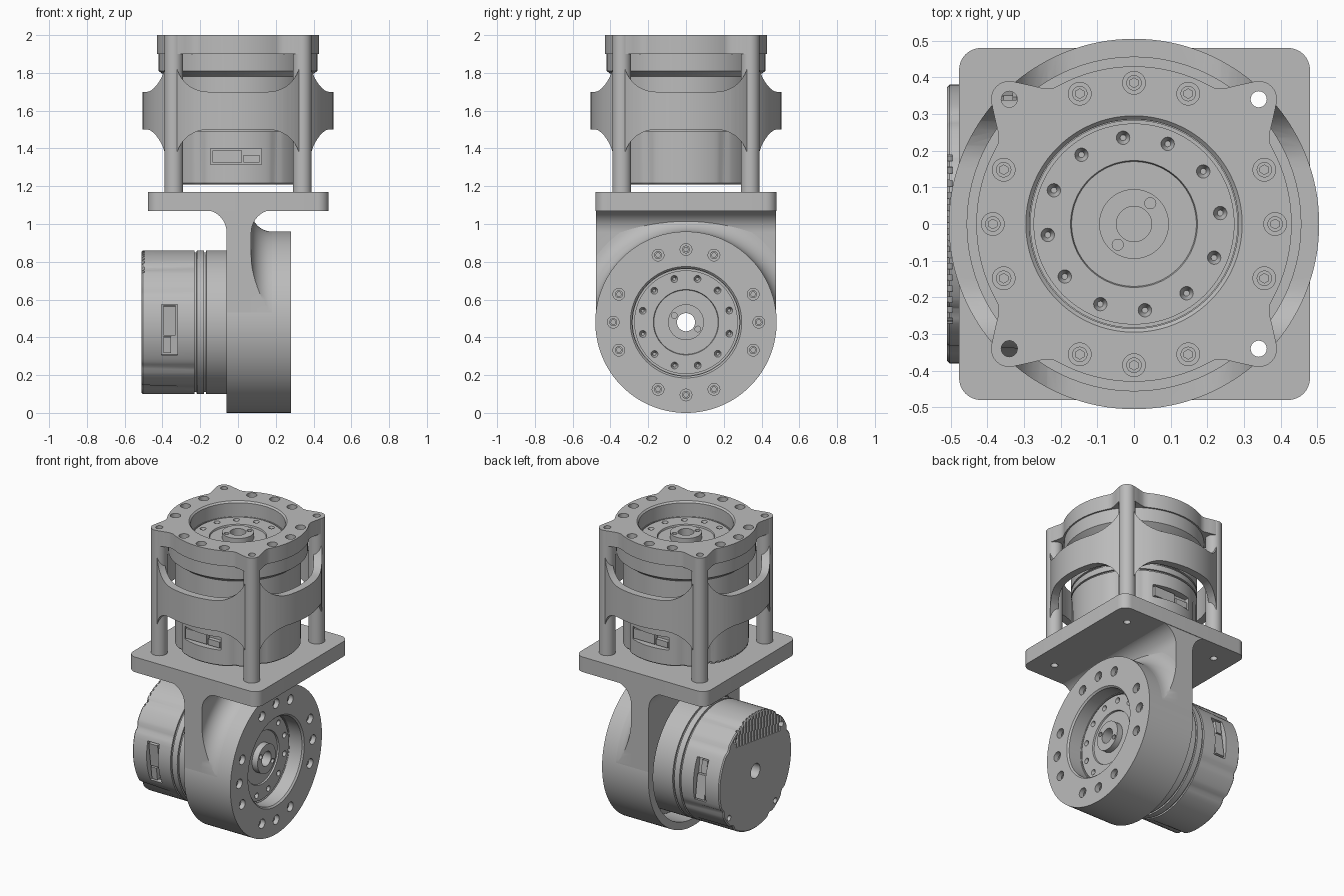
import bpy, bmesh
from math import sin, cos, pi, radians, sqrt, degrees, atan2
from mathutils import Matrix, Vector

if "Cube" in bpy.data.objects:
    bpy.data.objects.remove(bpy.data.objects["Cube"], do_unlink=True)

grey = bpy.data.materials.new("machined_grey")
grey.use_nodes = True
grey.diffuse_color = (0.5, 0.5, 0.5, 1)
grey.node_tree.nodes["Principled BSDF"].inputs["Base Color"].default_value = (0.5, 0.5, 0.5, 1)


def finish(name, bm):
    bmesh.ops.recalc_face_normals(bm, faces=bm.faces)
    mesh = bpy.data.meshes.new(name)
    bm.to_mesh(mesh)
    bm.free()
    mesh.materials.append(grey)
    obj = bpy.data.objects.new(name, mesh)
    bpy.context.collection.objects.link(obj)
    return obj


def activate(obj):
    bpy.ops.object.select_all(action='DESELECT')
    obj.select_set(True)
    bpy.context.view_layer.objects.active = obj


def boolean(obj, cutter, op='DIFFERENCE'):
    activate(obj)
    mod = obj.modifiers.new("cut", 'BOOLEAN')
    mod.operation, mod.solver, mod.object = op, 'EXACT', cutter
    bpy.ops.object.modifier_apply(modifier=mod.name)
    bpy.data.objects.remove(cutter, do_unlink=True)


def done(obj, matrix=None):
    if matrix:
        obj.data.transform(matrix)
    activate(obj)
    bpy.ops.object.shade_smooth_by_angle(angle=radians(30))
    return obj


def lathe(name, profile, shape=None, n=128):
    """Turn a closed (radius, z) profile about z; shape can vary the radius by angle."""
    bm = bmesh.new()
    rings = []
    for i in range(n):
        a = 2 * pi * i / n
        ring = []
        for r, z in profile:
            q = shape(r, z, a) if shape else r
            ring.append(bm.verts.new((q * cos(a), q * sin(a), z)))
        rings.append(ring)
    m = len(profile)
    for i in range(n):
        p, q = rings[i], rings[(i + 1) % n]
        for j in range(m):
            k = (j + 1) % m
            bm.faces.new((p[j], p[k], q[k], q[j]))
    return finish(name, bm)


def prism(name, pts, half):
    """Extrude an (x, z) outline along y."""
    bm = bmesh.new()
    face = bm.faces.new([bm.verts.new((x, -half, z)) for x, z in pts])
    out = bmesh.ops.extrude_face_region(bm, geom=[face])["geom"]
    bmesh.ops.translate(bm, vec=(0, 2 * half, 0), verts=[v for v in out if isinstance(v, bmesh.types.BMVert)])
    return finish(name, bm)


def boxes(name, spans):
    bm = bmesh.new()
    for lo, hi in spans:
        lo, hi = Vector(lo), Vector(hi)
        m = Matrix.Translation((lo + hi) / 2) @ Matrix.Diagonal((*(hi - lo), 1))
        bmesh.ops.create_cube(bm, size=1, matrix=m)
    return finish(name, bm)


def rods(name, pts, r, z0, z1, r_top=None, n=24):
    bm = bmesh.new()
    for x, y in pts:
        bmesh.ops.create_cone(bm, cap_ends=True, segments=n, radius1=r, radius2=r_top or r,
                              depth=z1 - z0, matrix=Matrix.Translation((x, y, (z0 + z1) / 2)))
    return finish(name, bm)


def circle(r, angles):
    return [(r * cos(radians(a)), r * sin(radians(a))) for a in angles]


def arc(cx, cz, r, a0, a1, n=10):
    return [(cx + r * cos(radians(a0 + (a1 - a0) * i / n)), cz + r * sin(radians(a0 + (a1 - a0) * i / n)))
            for i in range(n + 1)]


def corner_angle(a):
    return abs(degrees(a) % 90 - 45)


upper = Matrix.Translation((0, 0, 1.21))
lower = Matrix.Translation((-0.51, 0, 0.48)) @ Matrix.Rotation(pi / 2, 4, 'Y')
corners = [(x, y) for x in (-0.34, 0.34) for y in (-0.34, 0.34)]
bolt_ring = circle(0.385, [q * 90 + d for q in range(4) for d in (-22.6, 0, 22.6)])


# Actuator: turned body, grooves, scalloped rear, rotor face, sockets and fins
def scallop(r, z, a):
    d = corner_angle(a)
    return r - 0.018 * max(0, 1 - abs(d - 13) / 5) if r > 0.3 and z < 0.28 else r


def actuator(name, matrix):
    prof = [(0.048, 0), (0.373, 0), (0.38, 0.007)]
    for z in (0.28, 0.33):
        prof += [(0.38, z), (0.37, z + 0.001), (0.37, z + 0.011), (0.38, z + 0.012)]
    prof += [(0.38, 0.57), (0.42, 0.6), (0.42, 0.69), (0.282, 0.69), (0.282, 0.675), (0.274, 0.675),
             (0.274, 0.69), (0.173, 0.69), (0.17, 0.68), (0.095, 0.68), (0.095, 0.72), (0.048, 0.72)]
    body = lathe(name + "_motor", prof, scallop)
    sockets, plugs = [], []
    for s in (1, -1):
        def span(x0, x1, y0, y1, z0, z1):
            xs, ys = sorted((s * x0, s * x1)), sorted((-s * y0, -s * y1))
            return (xs[0], ys[0], z0), (xs[1], ys[1], z1)
        sockets.append(span(-0.145, 0.125, 0.33, 0.45, 0.105, 0.19))
        plugs += [span(-0.135, 0.02, 0.32, 0.357, 0.115, 0.18), span(0.03, 0.115, 0.32, 0.357, 0.115, 0.155)]
    boolean(body, boxes("cutter", sockets))
    boolean(body, boxes("cutter", [((-0.45, i * 0.032 - 0.008, -0.05), (-0.2, i * 0.032 + 0.008, 0.015))
                                   for i in range(-7, 8)]))
    boolean(body, rods("cutter", circle(0.345, (45, 135, 225, 315)), 0.018, -0.02, 0.03))
    boolean(body, rods("cutter", circle(0.237, [7.2 + 30 * i for i in range(12)]), 0.008, 0.66, 0.695, 0.02))
    boolean(body, rods("cutter", circle(0.072, (52, 232)), 0.015, 0.69, 0.74))
    done(body, matrix)
    done(boxes(name + "_connectors", plugs), matrix)


actuator("upper", upper)
actuator("lower", lower @ Matrix.Rotation(radians(8), 4, 'Z'))


# Bolt seats shared by both flanges
def bolt_seats(obj):
    boolean(obj, rods("cutter", bolt_ring, 0.031, 0.745, 0.85))
    boolean(obj, rods("cutter", bolt_ring, 0.014, 0.71, 0.76))


def bolt_heads(name, matrix):
    heads = rods(name, bolt_ring, 0.021, 0.735, 0.765)
    boolean(heads, rods("cutter", bolt_ring, 0.013, 0.745, 0.8, n=6))
    done(heads, matrix)


# Upper flange with four ears
def ears(r, z, a):
    d = corner_angle(a)
    return r + 0.1 * cos(pi / 2 * d / 15) ** 2 if r > 0.4 and d < 15 else r


flange = lathe("upper_flange", [(0.295, 0.79), (0.285, 0.78), (0.285, 0.69), (0.43, 0.69), (0.43, 0.79)], ears)
bolt_seats(flange)
boolean(flange, rods("cutter", corners, 0.022, 0.6, 0.9))
done(flange, upper)
bolt_heads("upper_bolts", upper)

# Cage wall with arched openings on four sides
wall = lathe("cage_wall", [(0.455, 1.2), (0.505, 1.2), (0.505, 1.93), (0.455, 1.93)])
arch = [(-0.33, 1.1), (0.33, 1.1)] + arc(0.16, 1.33, 0.17, 0, 90) + arc(-0.16, 1.33, 0.17, 90, 180)
for pts in (arch, [(x, 3.2 - z) for x, z in arch]):
    for turn in (0, pi / 2):
        cutter = prism("cutter", pts, 0.7)
        cutter.data.transform(Matrix.Rotation(turn, 4, 'Z'))
        boolean(wall, cutter)
boolean(wall, rods("cutter", corners, 0.03, 1.1, 2.1))
done(wall)

# Corner legs
legs = rods("cage_legs", corners, 0.05, 1.165, 2.0, n=32)
boolean(legs, rods("cutter", corners, 0.022, 1.1, 2.1))
done(legs)

# Square mounting plate
plate = boxes("mounting_plate", [((-0.477, -0.48, 1.07), (0.48, 0.48, 1.17))])
bm = bmesh.new()
bm.from_mesh(plate.data)
upright = [e for e in bm.edges if abs(e.verts[0].co.z - e.verts[1].co.z) > 0.05]
bmesh.ops.bevel(bm, geom=upright, offset=0.06, segments=8, profile=0.5, affect='EDGES')
bm.to_mesh(plate.data)
bm.free()
boolean(plate, rods("cutter", corners, 0.022, 1.0, 1.25))
done(plate)

# Upright web flaring into the plate
web = prism("bracket_web", [(-0.06, 0.48), (0.07, 0.48)] + arc(0.19, 0.955, 0.12, 180, 90)
            + arc(-0.18, 0.955, 0.12, 90, 0), 0.477)
bore = rods("cutter", [(0, 0)], 0.435, 0.3, 0.7, n=128)
bore.data.transform(lower)
boolean(web, bore)
done(web)

# Lower ring housing
ring = lathe("ring_housing", [(0.295, 0.79), (0.285, 0.78), (0.285, 0.69), (0.43, 0.69),
                              (0.43, 0.45), (0.48, 0.45), (0.48, 0.79)])
bolt_seats(ring)
done(ring, lower)
bolt_heads("lower_bolts", lower)

# Concave blend between ring and web, kept within the web width
blend = lathe("ring_blend", [(0.45, 0.69), (0.45, 0.56), (0.59, 0.56)]
              + [(r, z) for r, z in arc(0.59, 0.69, 0.11, 270, 180)])
blend.data.transform(lower)
boolean(blend, boxes("cutter", [((-0.1, -0.477, 0.48), (0.4, 0.477, 1.08))]), 'INTERSECT')
done(blend)
